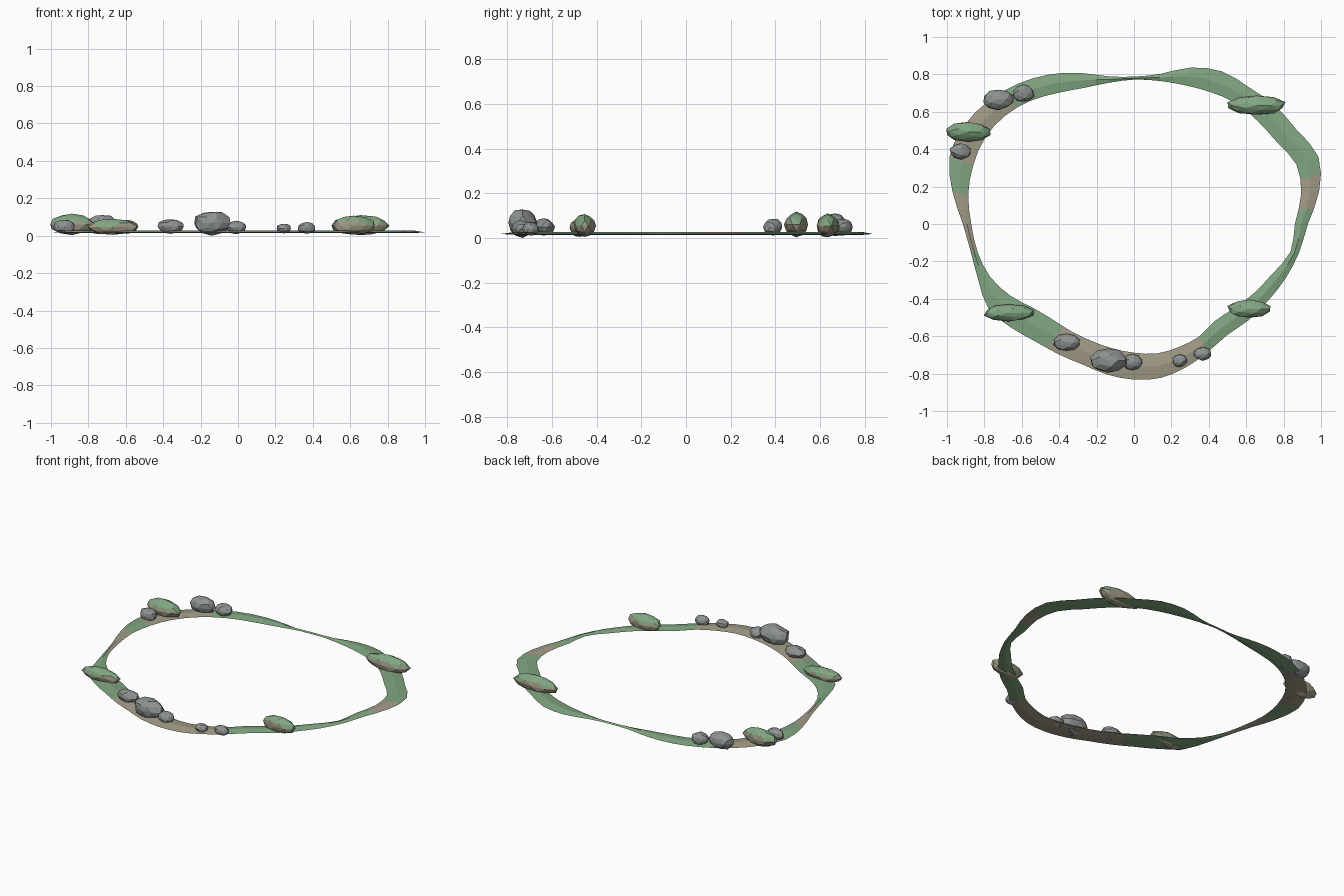
import bpy, bmesh, math, random
from mathutils import Vector

if "Cube" in bpy.data.objects:
    bpy.data.objects.remove(bpy.data.objects["Cube"])

random.seed(4)


def mat(name, c):
    m = bpy.data.materials.new(name)
    m.diffuse_color = (*c, 1)
    m.use_nodes = True
    m.node_tree.nodes["Principled BSDF"].inputs["Base Color"].default_value = m.diffuse_color
    return m


GREEN = mat("moss", (0.22, 0.38, 0.22))
TAN = mat("soil", (0.36, 0.33, 0.24))
GREY = mat("stone", (0.27, 0.29, 0.28))


def finish(bm, name, mats):
    bmesh.ops.recalc_face_normals(bm, faces=bm.faces[:])
    me = bpy.data.meshes.new(name)
    bm.to_mesh(me)
    bm.free()
    for m in mats:
        me.materials.append(m)
    ob = bpy.data.objects.new(name, me)
    bpy.context.collection.objects.link(ob)
    return ob


# Shoreline ring: outer and inner radius every 10 degrees, counter-clockwise from +x
outer = [.93, 1.005, 1.05, 1.005, .985, .955, .942, .89, .815, .788, .802, .86,
         .922, .975, 1.02, 1.05, 1.05, .985, .915, .885, .885, .90, .86, .82,
         .805, .80, .818, .832, .835, .815, .79, .775, .80, .825, .86, .895]
inner = [.86, .907, .925, .88, .86, .845, .815, .79, .777, .772, .767, .775,
         .81, .86, .90, .92, .915, .90, .87, .85, .82, .765, .70, .67,
         .665, .665, .675, .688, .703, .70, .695, .675, .70, .74, .785, .85]
soil_arcs = [(4, 17), (135, 162), (170, 188), (236, 298)]


# Smooth closed radius curve through the 10 degree samples
def radius(table, deg):
    i, t = int(deg // 10), (deg % 10) / 10
    a, b, c, d = (table[(i + k) % 36] for k in (-1, 0, 1, 2))
    return b + t / 2 * (c - a + t * (2 * a - 5 * b + 4 * c - d + t * (3 * (b - c) + d - a)))


STEP = 5
bm = bmesh.new()
rings = []
for deg in range(0, 360, STEP):
    a = math.radians(deg)
    ro, ri = radius(outer, deg), radius(inner, deg)
    mid = (ro + ri) / 2
    rings.append([bm.verts.new((r * math.cos(a), r * math.sin(a), z))
                  for r, z in ((ro, .018), (mid, .027), (ri, .02), (mid, .014))])
n = len(rings)
for i in range(n):
    p, q = rings[i], rings[(i + 1) % n]
    ang = (i + .5) * STEP
    for k in range(4):
        f = bm.faces.new((p[k], q[k], q[(k + 1) % 4], p[(k + 1) % 4]))
        f.material_index = int(any(lo <= ang <= hi for lo, hi in soil_arcs))
finish(bm, "shore_ring", [GREEN, TAN])


# Faceted lump fitted exactly to a centre, half sizes and height range
def lump(name, x, y, rx, ry, z0, z1, mats, jitter, pointed=False):
    bm = bmesh.new()
    bmesh.ops.create_icosphere(bm, subdivisions=2, radius=1)
    for v in bm.verts:
        v.co *= 1 + random.uniform(-jitter, jitter)
    lo = Vector([min(v.co[k] for v in bm.verts) for k in range(3)])
    hi = Vector([max(v.co[k] for v in bm.verts) for k in range(3)])
    c, h = (lo + hi) / 2, (hi - lo) / 2
    size = (rx, ry, (z1 - z0) / 2)
    pos = (x, y, (z0 + z1) / 2)
    for v in bm.verts:
        v.co = Vector([pos[k] + (v.co[k] - c[k]) / h[k] * size[k] for k in range(3)])
    bm.normal_update()
    if pointed:
        for f in bm.faces:
            f.material_index = int(f.normal.z < 0.35)
    finish(bm, name, mats)


# Grey stones
for i, s in enumerate([
        (-.725, .663, .081, .055, .008, .11), (-.59, .70, .057, .046, .01, .085),
        (-.93, .388, .056, .043, .01, .085), (-.36, -.632, .07, .046, .01, .088),
        (-.137, -.73, .097, .065, .0, .127), (-.008, -.738, .05, .043, .008, .08),
        (.245, -.731, .038, .034, .012, .063), (.367, -.695, .046, .037, .01, .073)]):
    lump(f"stone_{i + 1}", *s, [GREY], .08)

# Mossy mounds, green above and soil below
for i, s in enumerate([
        (.655, .636, .155, .051, .003, .11), (-.885, .492, .118, .054, .003, .118),
        (-.67, -.475, .133, .046, .005, .09), (.615, -.452, .115, .049, .005, .107)]):
    lump(f"mossy_mound_{i + 1}", *s, [GREEN, TAN], .06, True)
